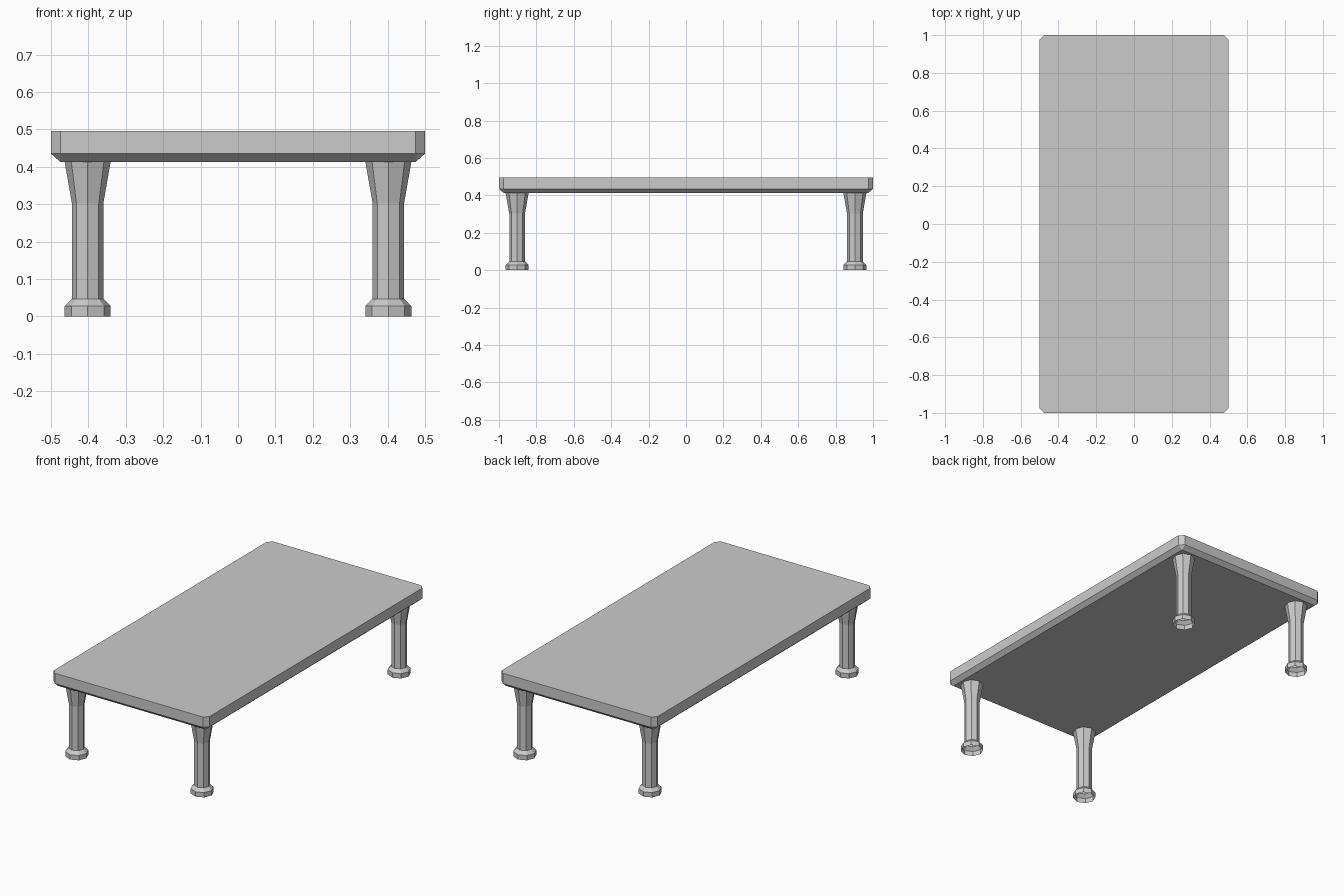
import bpy, bmesh
from math import cos, sin, tau

if "Cube" in bpy.data.objects:
    bpy.data.objects.remove(bpy.data.objects["Cube"])


def make_object(name, bm):
    bmesh.ops.recalc_face_normals(bm, faces=bm.faces)
    mesh = bpy.data.meshes.new(name)
    bm.to_mesh(mesh)
    bm.free()
    obj = bpy.data.objects.new(name, mesh)
    bpy.context.collection.objects.link(obj)
    return obj


# Table top: slab with cut vertical corners, bevelled lower rim, square underside
HX, HY, CUT = 0.5, 1.0, 0.025
Z_UNDER, Z_RIM, Z_TOP = 0.413, 0.435, 0.495
bm = bmesh.new()
points = []
for sx in (-1, 1):
    for sy in (-1, 1):
        for z in (Z_RIM, Z_TOP):
            points.append((sx * (HX - CUT), sy * HY, z))
            points.append((sx * HX, sy * (HY - CUT), z))
        points.append((sx * (HX - CUT), sy * (HY - CUT), Z_UNDER))
for p in points:
    bm.verts.new(p)
bmesh.ops.convex_hull(bm, input=bm.verts)
bmesh.ops.dissolve_limit(bm, angle_limit=0.01, verts=bm.verts, edges=bm.edges)
make_object("table_top", bm)

# Legs: open eight-sided turned profile (radius, height)
PROFILE = [(0.0615, 0.0), (0.0615, 0.028), (0.042, 0.047),
           (0.042, 0.302), (0.0615, Z_UNDER)]
SIDES = 8


def make_leg(name, x, y):
    bm = bmesh.new()
    rings = [[bm.verts.new((r * cos(tau * i / SIDES), r * sin(tau * i / SIDES), z))
              for i in range(SIDES)] for r, z in PROFILE]
    for low, high in zip(rings, rings[1:]):
        for i in range(SIDES):
            j = (i + 1) % SIDES
            bm.faces.new((low[i], low[j], high[j], high[i]))
    make_object(name, bm).location = (x, y, 0)


for depth, y in (("front", -0.903), ("back", 0.903)):
    for side, x in (("left", -0.402), ("right", 0.402)):
        make_leg(f"{depth}_{side}_leg", x, y)
